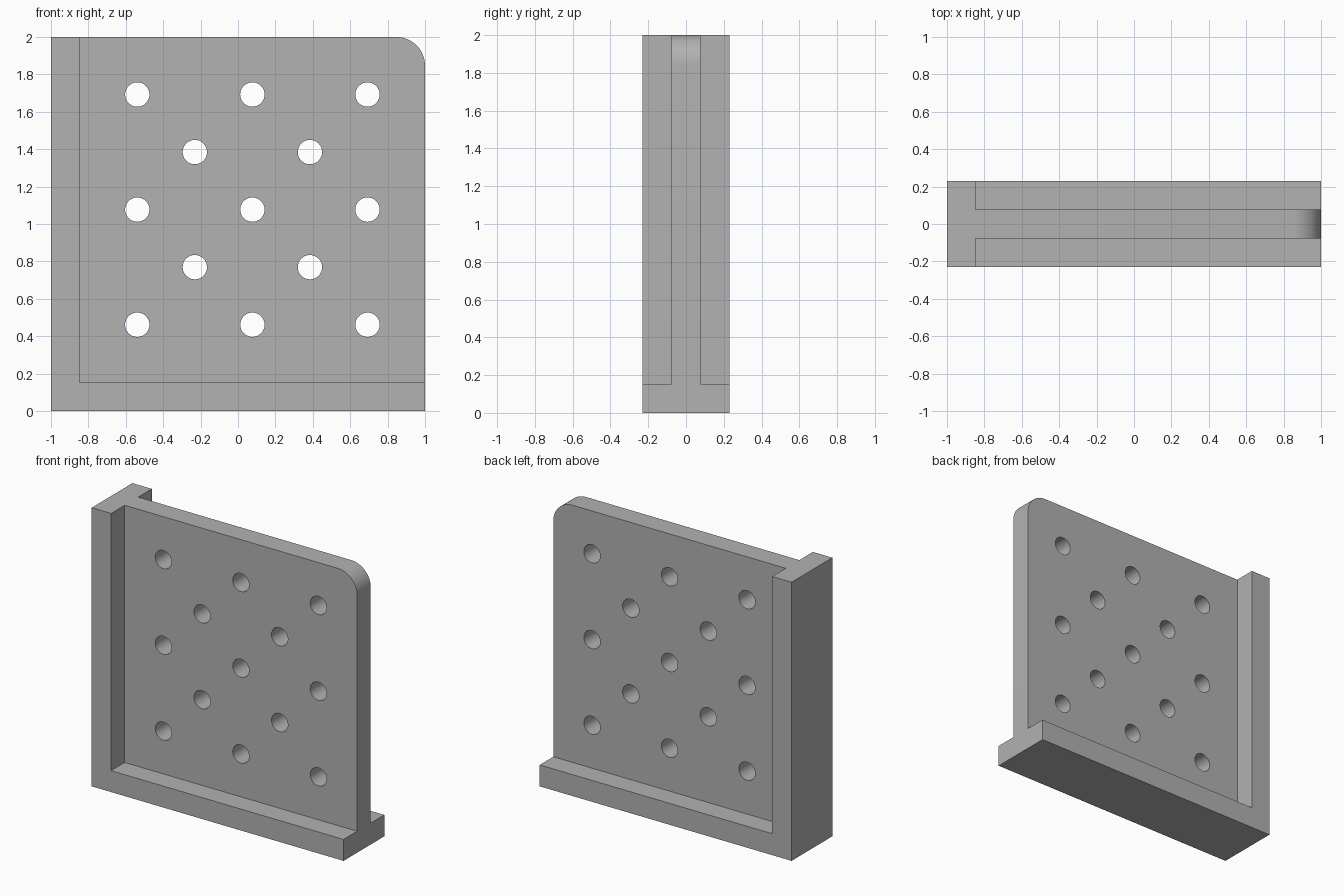
import bpy
import bmesh
from math import sin, cos, pi, radians

if "Cube" in bpy.data.objects:
    bpy.data.objects.remove(bpy.data.objects["Cube"], do_unlink=True)

U = 2 / 13            # flange thickness, plate thickness and corner radius
HOLE_RADIUS = 0.065

grey = bpy.data.materials.new("plain_grey")
grey.use_nodes = True
colour = (0.445, 0.445, 0.445, 1)
grey.diffuse_color = colour
grey.node_tree.nodes["Principled BSDF"].inputs["Base Color"].default_value = colour


def extrude_profile(name, outlines, depth):
    """Extrude closed x-z outlines along y, centred on y = 0."""
    bm = bmesh.new()
    for outline in outlines:
        face = bm.faces.new([bm.verts.new((x, -depth / 2, z)) for x, z in outline])
        grown = bmesh.ops.extrude_face_region(bm, geom=[face], use_keep_orig=True)
        moved = [v for v in grown["geom"] if isinstance(v, bmesh.types.BMVert)]
        bmesh.ops.translate(bm, verts=moved, vec=(0, depth, 0))
    bmesh.ops.recalc_face_normals(bm, faces=bm.faces)
    mesh = bpy.data.meshes.new(name)
    bm.to_mesh(mesh)
    bm.free()
    mesh.materials.append(grey)
    obj = bpy.data.objects.new(name, mesh)
    bpy.context.collection.objects.link(obj)
    return obj


def arc(cx, cz, radius, start, end, steps):
    angles = [start + (end - start) * i / steps for i in range(steps + 1)]
    return [(cx + radius * cos(a), cz + radius * sin(a)) for a in angles]


def combine(target, other, operation):
    mod = target.modifiers.new(operation.lower(), "BOOLEAN")
    mod.operation, mod.solver, mod.object = operation, "EXACT", other
    bpy.context.view_layer.objects.active = target
    bpy.ops.object.modifier_apply(modifier=mod.name)
    bpy.data.objects.remove(other, do_unlink=True)


# L-shaped flange: upright on the right side, foot along the bottom
bracket = extrude_profile("perforated_bracket", [[
    (-1, 0), (1, 0), (1, U), (U - 1, U), (U - 1, 2), (-1, 2)]], 3 * U)

# Central plate with one rounded corner
corner = arc(1 - U, 2 - U, U, 0, pi / 2, 16)
plate = extrude_profile("plate", [[(-1, 0), (1, 0)] + corner + [(-1, 2)]], U)
combine(bracket, plate, "UNION")

# Staggered through holes
holes = []
for row in range(5):
    for col in range(row % 2, 5, 2):
        x, z = U / 2 + (col - 2) * 2 * U, 7 * U + (row - 2) * 2 * U
        holes.append(arc(x, z, HOLE_RADIUS, 0, 2 * pi, 48)[:-1])
combine(bracket, extrude_profile("hole_cutters", holes, 2 * U), "DIFFERENCE")

# Smooth the curved walls, keep the edges sharp
bpy.ops.object.select_all(action="DESELECT")
bracket.select_set(True)
bpy.context.view_layer.objects.active = bracket
bpy.ops.object.shade_smooth_by_angle(angle=radians(30))
